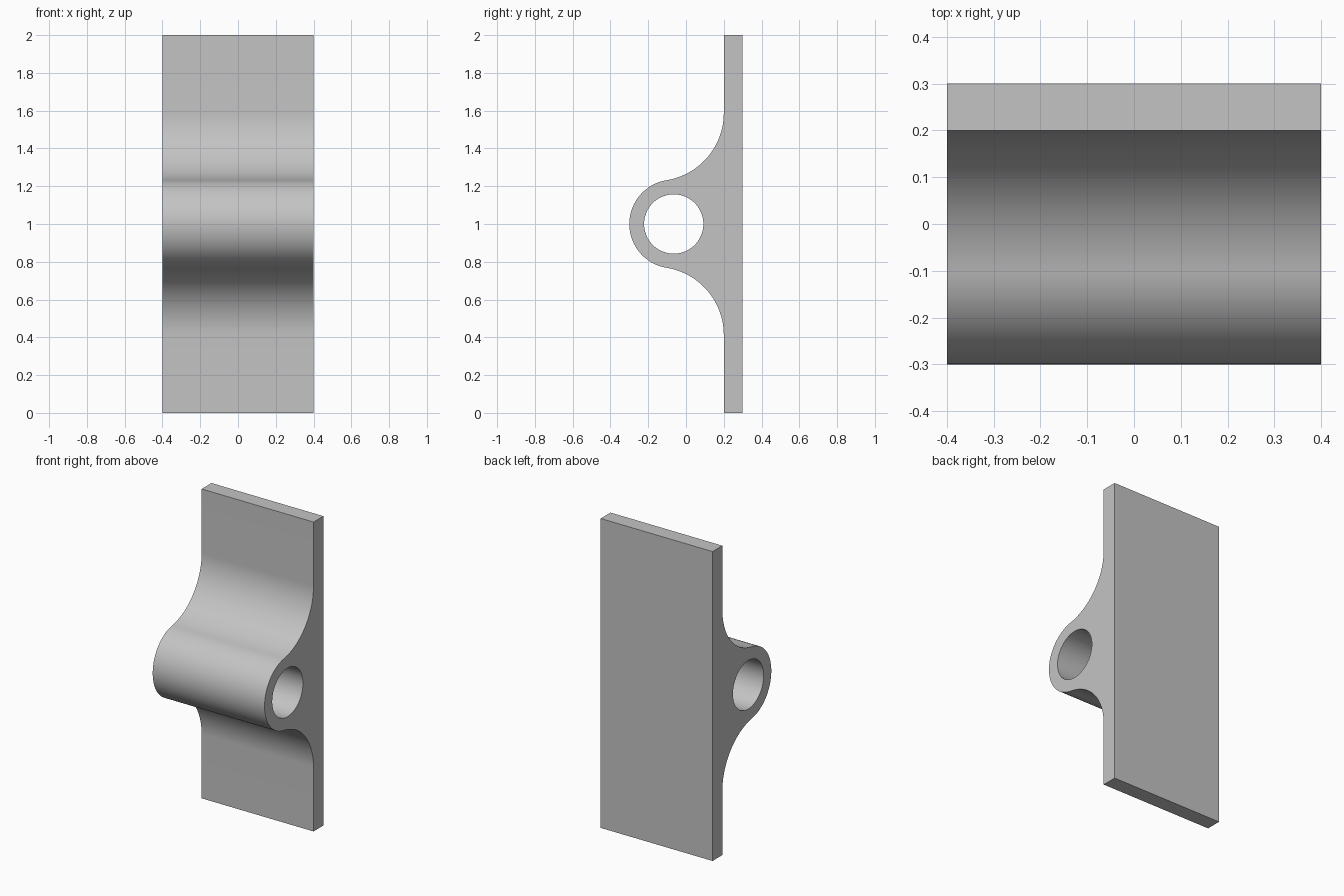
import bpy, bmesh
from math import sin, cos, pi, sqrt, atan2
from mathutils import Vector

default = bpy.data.objects.get("Cube")
if default:
    bpy.data.objects.remove(default, do_unlink=True)

HALF_WIDTH = 0.4
BACK, FACE, HEIGHT = 0.3, 0.2, 2.0          # mounting plate
BOSS_Y, MID_Z = -0.065, 1.0                 # boss axis
BOSS_R, HOLE_R, FILLET_R = 0.235, 0.157, 0.36


def arc(cy, cz, r, a0, a1, n):
    """Points (y, z) along an arc, both ends included."""
    return [(cy + r * cos(a0 + (a1 - a0) * i / n),
             cz + r * sin(a0 + (a1 - a0) * i / n)) for i in range(n + 1)]


# Upper half of the outline: plate, concave fillet, then boss nose
fillet_y = FACE - FILLET_R
fillet_h = sqrt((FILLET_R + BOSS_R) ** 2 - (fillet_y - BOSS_Y) ** 2)
touch = atan2(fillet_h, fillet_y - BOSS_Y)
upper = [(BACK, HEIGHT), (FACE, HEIGHT)]
upper += arc(fillet_y, MID_Z + fillet_h, FILLET_R, 0, touch - pi, 32)
upper += arc(BOSS_Y, MID_Z, BOSS_R, touch, pi, 32)[1:]

# Mirror it about the boss axis, and add the bore
lower = [(y, 2 * MID_Z - z) for y, z in reversed(upper[:-1])]
outline = upper + lower
bore = arc(BOSS_Y, MID_Z, HOLE_R, 0, 2 * pi, 64)[:-1]

# Fill the cross-section and extrude it across the width
bm = bmesh.new()
edges = []
for loop in (outline, bore):
    verts = [bm.verts.new((-HALF_WIDTH, y, z)) for y, z in loop]
    edges += [bm.edges.new((v, verts[i - 1])) for i, v in enumerate(verts)]
bmesh.ops.triangle_fill(bm, edges=edges, use_beauty=True, normal=Vector((-1, 0, 0)))
result = bmesh.ops.extrude_face_region(bm, geom=bm.faces[:], use_keep_orig=True)
moved = [g for g in result["geom"] if isinstance(g, bmesh.types.BMVert)]
bmesh.ops.translate(bm, verts=moved, vec=(2 * HALF_WIDTH, 0, 0))
bmesh.ops.recalc_face_normals(bm, faces=bm.faces[:])

mesh = bpy.data.meshes.new("bracket")
bm.to_mesh(mesh)
bm.free()
bracket = bpy.data.objects.new("bracket", mesh)
bpy.context.collection.objects.link(bracket)

# Plain grey finish
grey = bpy.data.materials.new("light grey")
grey.use_nodes = True
colour = (0.55, 0.55, 0.55, 1)
grey.diffuse_color = colour
grey.node_tree.nodes["Principled BSDF"].inputs["Base Color"].default_value = colour
mesh.materials.append(grey)

# Smooth curved walls, sharp rims
bpy.ops.object.select_all(action="DESELECT")
bracket.select_set(True)
bpy.context.view_layer.objects.active = bracket
bpy.ops.object.shade_smooth_by_angle(angle=pi / 6)
